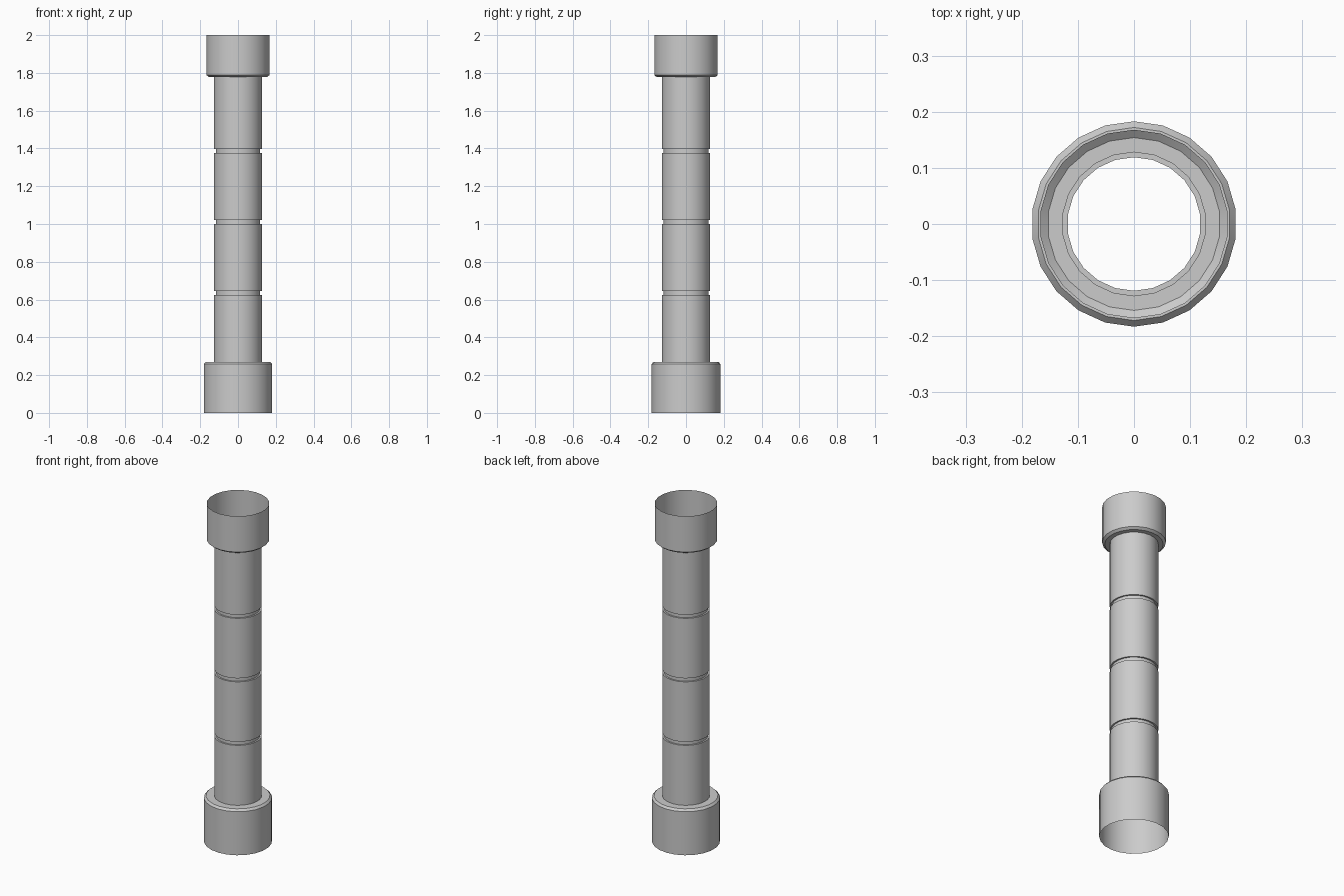
import bpy, bmesh, math

if "Cube" in bpy.data.objects:
    bpy.data.objects.remove(bpy.data.objects["Cube"])

SIDES = 22

def revolve(name, profile):
    """Open shell of revolution from (radius, z) points."""
    bm = bmesh.new()
    rings = []
    for r, z in profile:
        rings.append([bm.verts.new((r * math.sin(2 * math.pi * i / SIDES),
                                    r * math.cos(2 * math.pi * i / SIDES), z))
                      for i in range(SIDES)])
    for a, b in zip(rings, rings[1:]):
        for i in range(SIDES):
            j = (i + 1) % SIDES
            bm.faces.new((a[i], b[i], b[j], a[j]))
    me = bpy.data.meshes.new(name)
    bm.to_mesh(me)
    bm.free()
    ob = bpy.data.objects.new(name, me)
    bpy.context.collection.objects.link(ob)
    bpy.context.view_layer.objects.active = ob
    ob.select_set(True)
    bpy.ops.object.shade_smooth_by_angle(angle=math.radians(30))
    ob.select_set(False)
    return ob

SHAFT, GROOVE = 0.128, 0.119

# base collar, open underneath, with chamfered shoulder
profile = [(0.183, 0), (0.183, 0.258), (0.172, 0.27), (SHAFT, 0.27)]

# shaft sections separated by three square grooves
for k in range(3):
    low, high = 0.625 + 0.376 * k, 0.646 + 0.376 * k
    profile += [(SHAFT, low), (GROOVE, low), (GROOVE, high), (SHAFT, high)]

# top collar, open above, with chamfered underside
profile += [(SHAFT, 1.777), (0.154, 1.777), (0.168, 1.788), (0.168, 2.0)]

revolve("pillar", profile)
